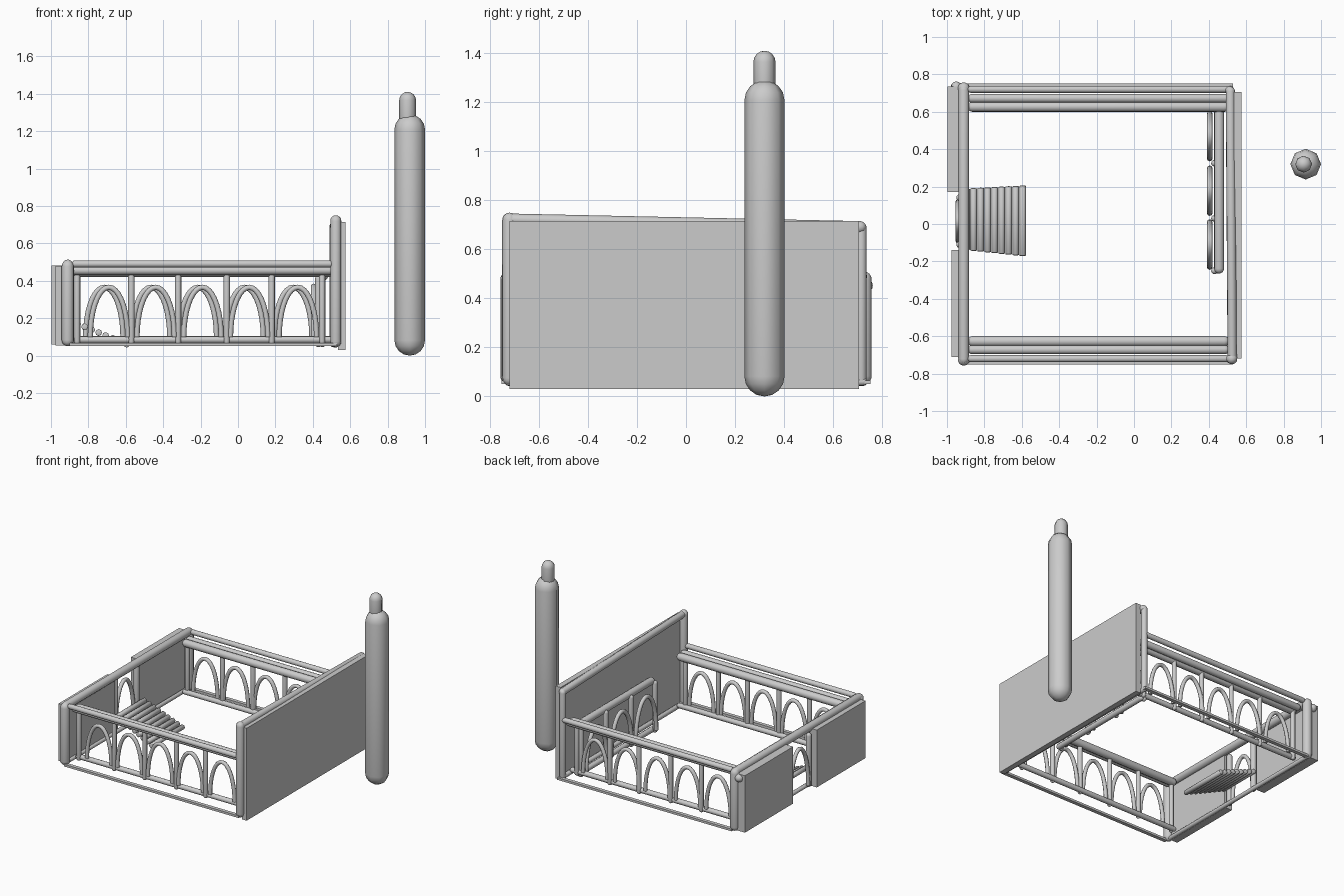
import bpy, math
from mathutils import Vector

if "Cube" in bpy.data.objects:
    bpy.data.objects.remove(bpy.data.objects["Cube"])


def finish(name, verts, faces):
    me = bpy.data.meshes.new(name)
    me.from_pydata([tuple(v) for v in verts], [], faces)
    me.update()
    ob = bpy.data.objects.new(name, me)
    bpy.context.collection.objects.link(ob)
    for p in me.polygons:
        p.use_smooth = True
    me.set_sharp_from_angle(angle=math.radians(50))
    return ob


def rod(name, a, b, r, sides=10, dome=None):
    """Round-ended rod from a to b; dome is the length of each rounded end."""
    a, b = Vector(a), Vector(b)
    length = (b - a).length
    axis = (b - a).normalized()
    dome = min(r if dome is None else dome, length / 2)
    u = axis.orthogonal().normalized()
    w = axis.cross(u)
    angles = [math.pi / 2 * k / 4 for k in range(1, 5)]
    rings = [(dome * (1 - math.cos(t)), r * math.sin(t)) for t in angles]
    rings += [(length - h, q) for h, q in rings[::-1]]
    verts = [a + axis * h + (u * math.cos(2 * math.pi * i / sides) +
             w * math.sin(2 * math.pi * i / sides)) * q
             for h, q in rings for i in range(sides)]
    faces = []
    for j in range(len(rings) - 1):
        for i in range(sides):
            k = (i + 1) % sides
            faces.append((j * sides + i, j * sides + k,
                          (j + 1) * sides + k, (j + 1) * sides + i))
    n = len(verts)
    verts += [a, b]
    last = (len(rings) - 1) * sides
    for i in range(sides):
        k = (i + 1) % sides
        faces += [(n, k, i), (n + 1, last + i, last + k)]
    return finish(name, verts, faces)


def box(name, lo, hi):
    verts = [(x, y, z) for x in (lo[0], hi[0]) for y in (lo[1], hi[1])
             for z in (lo[2], hi[2])]
    return finish(name, verts, [(0, 1, 3, 2), (4, 6, 7, 5), (0, 4, 5, 1),
                                (2, 3, 7, 6), (0, 2, 6, 4), (1, 5, 7, 3)])


def arch(name, centre, direction, width, height, r=0.014):
    cu = bpy.data.curves.new(name, 'CURVE')
    cu.dimensions = '3D'
    cu.bevel_depth = r
    cu.bevel_resolution = 2
    cu.use_fill_caps = True
    sp = cu.splines.new('POLY')
    n = 18
    sp.points.add(n)
    for i in range(n + 1):
        t = math.pi * i / n
        p = Vector(centre) - Vector(direction) * math.cos(t) * width / 2
        p.z += height * math.sin(t)
        sp.points[i].co = (*p, 1)
    ob = bpy.data.objects.new(name, cu)
    bpy.context.collection.objects.link(ob)


# Front and back arcades, mirrored: arches on the inner face, ridge outside
columns = [-0.86, -0.57, -0.32, -0.06, 0.18, 0.45]
centres = [-0.69, -0.44, -0.19, 0.06, 0.32]
for side, s, shift in (("front", -1, 0), ("back", 1, -0.025)):
    for label, y, z, r in (("inner", 0.627, 0.447, 0.028), ("middle", 0.672, 0.455, 0.024),
                           ("ridge", 0.72, 0.49, 0.019), ("base", 0.625, 0.085, 0.019)):
        rod(f"{side}_{label}_rail", (-0.89, s * y, z), (0.51, s * y, z), r)
    box(f"{side}_sill", (-0.9, min(s * 0.725, s * 0.752), 0.05),
        (0.53, max(s * 0.725, s * 0.752), 0.066))
    for x in columns:
        rod(f"{side}_column", (x, s * 0.635, 0.06), (x, s * 0.635, 0.46), 0.017)
    for x in centres:
        arch(f"{side}_arch", (x + shift, s * 0.64, 0.10), (1, 0, 0), 0.20, 0.265)
    rod(f"{side}_left_post", (-0.91, s * 0.725, 0.05), (-0.91, s * 0.725, 0.51), 0.033)

# Left range: rails, solid walls, gateway
rod("left_top_rail", (-0.91, -0.75, 0.485), (-0.91, 0.745, 0.485), 0.029)
rod("left_base_rail", (-0.91, -0.74, 0.065), (-0.91, 0.74, 0.065), 0.015)
box("left_front_wall", (-0.975, -0.71, 0.055), (-0.91, -0.14, 0.48))
box("left_back_wall", (-0.998, 0.17, 0.06), (-0.93, 0.735, 0.482))
rod("left_wall_stub", (-0.95, 0.65, 0.452), (-0.95, 0.762, 0.452), 0.03)
for y in (-0.11, 0.14):
    rod("gate_column", (-0.93, y, 0.06), (-0.93, y, 0.46), 0.02)
arch("gate_arch", (-0.94, 0.015, 0.08), (0, 1, 0), 0.21, 0.31, 0.014)

# Gate steps
for i in range(9):
    x = -0.895 + i * 0.0375
    z = 0.185 - i * 0.0155
    rod("gate_step", (x, -0.14 - i * 0.004, z), (x, 0.19 + i * 0.002, z), 0.018, 8, 0.004)

# Tall right wall with its frame
box("right_wall", (0.535, -0.72, 0.03), (0.575, 0.705, 0.715))
rod("right_top_rail", (0.525, -0.745, 0.722), (0.515, 0.735, 0.69), 0.025)
rod("right_base_rail", (0.525, -0.74, 0.06), (0.515, 0.74, 0.06), 0.017)
rod("right_front_post", (0.523, -0.72, 0.045), (0.523, -0.72, 0.75), 0.03)
rod("right_back_post", (0.51, 0.715, 0.045), (0.51, 0.715, 0.71), 0.022)

# Inner arcade along the right wall
for label, x, z, r in (("top", 0.455, 0.425, 0.027), ("base", 0.45, 0.065, 0.02)):
    rod(f"inner_{label}_rail", (x, -0.265, z), (x, 0.63, z), r)
for y in (-0.25, 0.03, 0.325, 0.615):
    rod("inner_column", (0.43, y, 0.045), (0.43, y, 0.43), 0.018)
for y in (-0.11, 0.178, 0.47):
    arch("inner_arch", (0.405, y, 0.08), (0, 1, 0), 0.24, 0.29, 0.015)

# Free-standing tower
rod("tower_shaft", (0.918, 0.32, 0), (0.918, 0.32, 1.29), 0.082, 8)
rod("tower_cap", (0.907, 0.32, 1.2), (0.907, 0.32, 1.41), 0.045, 8)
